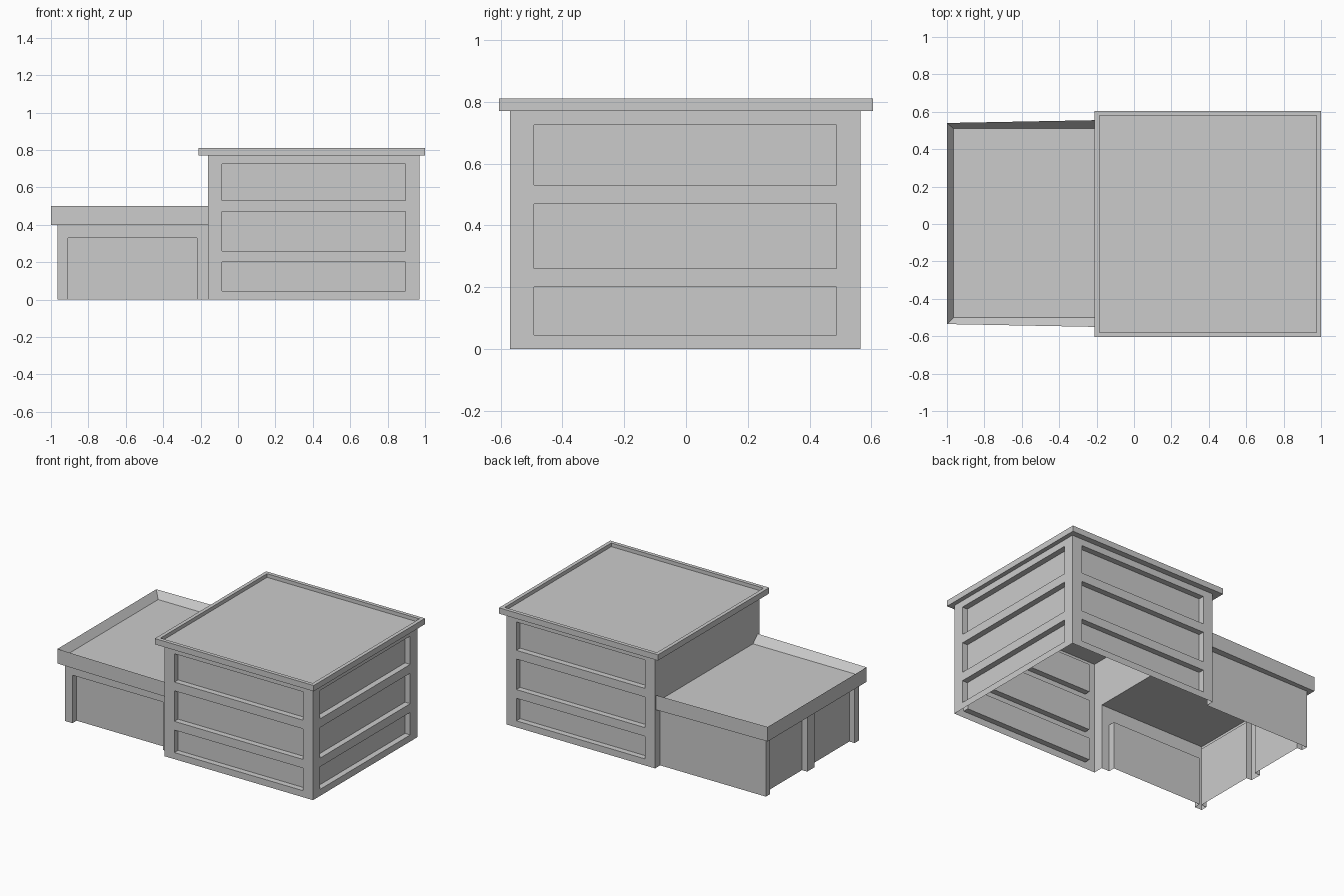
import bpy
import bmesh
from mathutils import Vector

cube = bpy.data.objects.get("Cube")
if cube:
    bpy.data.objects.remove(cube, do_unlink=True)

# Single grey finish for the whole building
grey = bpy.data.materials.new("plain grey")
grey.use_nodes = True
COLOUR = (0.6, 0.6, 0.6, 1)
grey.diffuse_color = COLOUR
grey.node_tree.nodes["Principled BSDF"].inputs["Base Color"].default_value = COLOUR

UP = Vector((0, 0, 1))


def finish(bm, name):
    bmesh.ops.remove_doubles(bm, verts=bm.verts, dist=0.0005)
    mesh = bpy.data.meshes.new(name)
    bm.to_mesh(mesh)
    bm.free()
    mesh.materials.append(grey)
    obj = bpy.data.objects.new(name, mesh)
    bpy.context.collection.objects.link(obj)


def wall(name, start, along, us, vs, depth_of):
    """Wall sheet on a grid; depth_of(i, j) gives each cell's recess, None is a hole."""
    bm = bmesh.new()
    start, along = Vector(start), Vector(along)
    out = along.cross(UP)

    def quad(*pts):
        bm.faces.new([bm.verts.new(start + along * u + UP * v - out * d) for u, v, d in pts])

    cols, rows = len(us) - 1, len(vs) - 1
    for i in range(cols):
        for j in range(rows):
            d = depth_of(i, j)
            if d is None:
                continue
            u0, u1, v0, v1 = us[i], us[i + 1], vs[j], vs[j + 1]
            quad((u0, v0, d), (u1, v0, d), (u1, v1, d), (u0, v1, d))
            # Jambs, sills and heads where the recess changes
            e = depth_of(i + 1, j) if i + 1 < cols else d
            if e is not None and e != d:
                quad((u1, v0, d), (u1, v0, e), (u1, v1, e), (u1, v1, d))
            e = depth_of(i, j + 1) if j + 1 < rows else d
            if e is not None and e != d:
                quad((u0, v1, d), (u1, v1, d), (u1, v1, e), (u0, v1, e))
    finish(bm, name)


# Main block
L, R, F, B, H = -0.16, 0.97, -0.57, 0.565, 0.77
W, D = R - L, B - F
floors = [0, 0.045, 0.2, 0.26, 0.47, 0.53, 0.725, H]


def window_bands(i, j):
    return 0.04 if i == 1 and j % 2 else 0


band_x = [0, 0.075, W - 0.075, W]
band_y = [0, 0.078, D - 0.078, D]
wall("main_front_wall", (L, F, 0), (1, 0, 0), band_x, floors, window_bands)
wall("main_right_wall", (R, F, 0), (0, 1, 0), band_y, floors, window_bands)
wall("main_back_wall", (R, B, 0), (-1, 0, 0), band_x, floors, window_bands)

# Annex extents and the inner wall that opens into it
AL, AF, AB, AH, EAVE = -0.965, -0.50, 0.51, 0.45, 0.4
wall("main_inner_wall", (L, B, 0), (0, -1, 0), [0, B - AB, B - AF, D], [0, AH, H],
     lambda i, j: None if i == 1 and j == 0 else 0)

# Main roof slab with a sunken top
bm = bmesh.new()
bmesh.ops.create_cube(bm, size=1)
for v in bm.verts:
    v.co = (0.395 + v.co.x * 1.21, v.co.y * 1.21, 0.79 + v.co.z * 0.04)
top = [f for f in bm.faces if f.normal.z > 0.9 or f.calc_center_median().z > 0.8]
bmesh.ops.inset_region(bm, faces=top, thickness=0.036)
bmesh.ops.inset_region(bm, faces=top, thickness=0.0)
bmesh.ops.translate(bm, vec=(0, 0, -0.025), verts=list({v for f in top for v in f.verts}))
finish(bm, "main_roof")

# Annex walls
AW, AD = L - AL, AB - AF
wall("annex_front_wall", (AL, AF, 0), (1, 0, 0), [0, 0.055, 0.745, AW], [0, 0.33, AH],
     lambda i, j: 0.045 if i == 1 and j == 0 else 0)
wall("annex_back_wall", (L, AB, 0), (-1, 0, 0), [0, AW], [0, AH], lambda i, j: 0)
wall("annex_side_wall", (AL, AB, 0), (0, -1, 0), [0, 0.045, 0.45, 0.53, AD - 0.045, AD],
     [0, EAVE, AH], lambda i, j: 0.04 if i % 2 and j == 0 else 0)

# Annex roof: eave, fascia and a parapet sloping in to the deck
inner = [(L, AB), (AL, AB), (AL, AF), (L, AF)]
outer = [(L, 0.556), (-1, 0.54), (-1, -0.535), (L, -0.551)]
bm = bmesh.new()
rings = [[bm.verts.new((x, y, z)) for x, y in loop]
         for loop, z in ((inner, EAVE), (outer, EAVE), (outer, 0.5), (inner, AH))]
for low, high in zip(rings, rings[1:]):
    for i in range(3):
        bm.faces.new((low[i], low[i + 1], high[i + 1], high[i]))
bm.faces.new(rings[-1])
finish(bm, "annex_roof")
